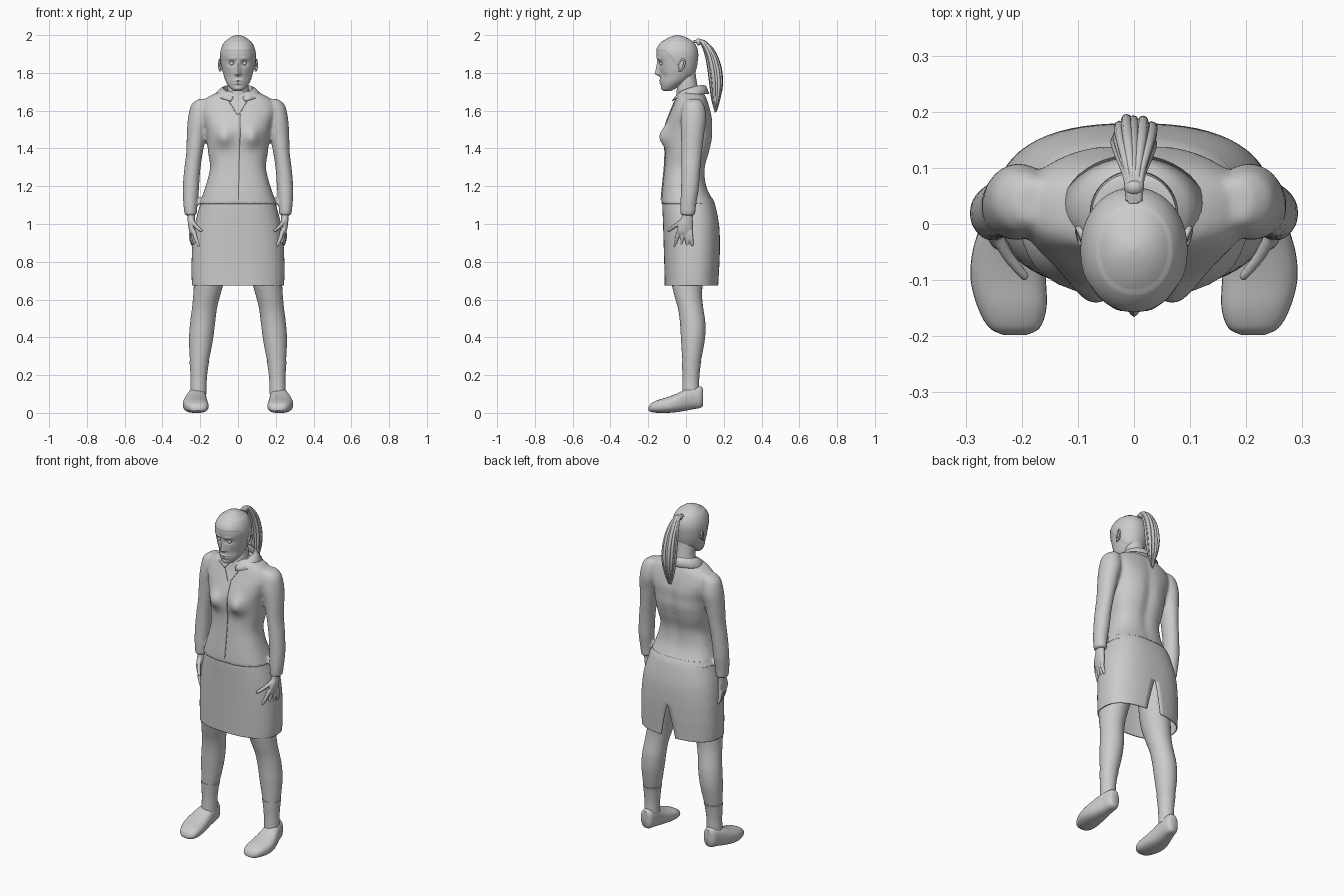
import bpy, bmesh, math, random
from mathutils import Vector as V

if "Cube" in bpy.data.objects:
    bpy.data.objects.remove(bpy.data.objects["Cube"])

random.seed(4)
TAU = 2 * math.pi


def spline(t, sub=6):
    """Catmull-Rom interpolation through a table of tuples."""
    out = []
    for i in range(len(t) - 1):
        a, b, c, d = t[max(i - 1, 0)], t[i], t[i + 1], t[min(i + 2, len(t) - 1)]
        for k in range(sub):
            s = k / sub
            out.append(tuple(0.5 * (2 * q + (r - p) * s + (2 * p - 5 * q + 4 * r - w) * s * s
                                    + (3 * q - p - 3 * r + w) * s ** 3) for p, q, r, w in zip(a, b, c, d)))
    return out + [tuple(t[-1])]


def spow(v, e):
    return math.copysign(abs(v) ** e, v)


def ring(cx, cy, z, rx, ry, p=2.0, n=40):
    return [V((cx + rx * spow(math.cos(TAU * i / n), 2 / p),
               cy + ry * spow(math.sin(TAU * i / n), 2 / p), z)) for i in range(n)]


def body(table, p, n=48, sub=6):
    """Rings from rows of z, half width, front y, back y."""
    return [ring(0, (f + b) / 2, z, w, (b - f) / 2, p, n) for z, w, f, b in spline(table, sub)]


def limb(table, grow=0.0, p=2.0, sub=6):
    """Rings from rows of z, centre x, centre y, radius x, radius y."""
    return [ring(x, y, z, rx + grow, ry + grow, p, 32) for z, x, y, rx, ry in spline(table, sub)]


def tube(pts, n=8):
    """Rings along rows of x, y, z, radius."""
    P = [V(q[:3]) for q in pts]
    out = []
    for i, q in enumerate(pts):
        d = (P[min(i + 1, len(P) - 1)] - P[max(i - 1, 0)]).normalized()
        u = d.cross(V((1, 0, 0))).normalized()
        v = d.cross(u)
        out.append([P[i] + q[3] * (u * math.cos(TAU * k / n) + v * math.sin(TAU * k / n)) for k in range(n)])
    return out


def build(name, lofts, closed=True, caps=True):
    bm = bmesh.new()
    for rings in lofts:
        vs = [[bm.verts.new(c) for c in r] for r in rings]
        n = len(vs[0])
        for a, b in zip(vs, vs[1:]):
            for i in range(n if closed else n - 1):
                j = (i + 1) % n
                bm.faces.new((a[i], a[j], b[j], b[i]))
        if caps:
            bm.faces.new(vs[0])
            bm.faces.new(vs[-1])
    if not closed:
        bmesh.ops.remove_doubles(bm, verts=bm.verts, dist=1e-5)
    bmesh.ops.recalc_face_normals(bm, faces=bm.faces)
    me = bpy.data.meshes.new(name)
    bm.to_mesh(me)
    bm.free()
    me.shade_smooth()
    ob = bpy.data.objects.new(name, me)
    bpy.context.collection.objects.link(ob)
    return ob


def mirror(ob):
    ob.modifiers.new("mirror", 'MIRROR')


def remesh(ob, size, it):
    m = ob.modifiers.new("blend", 'REMESH')
    m.mode, m.voxel_size, m.use_smooth_shade = 'VOXEL', size, True
    s = ob.modifiers.new("relax", 'SMOOTH')
    s.factor, s.iterations = 0.5, it


def solid(ob, t):
    m = ob.modifiers.new("thickness", 'SOLIDIFY')
    m.thickness, m.offset = t, 0


def g(a, b=0.0):
    return math.exp(-a * a - b * b)


# jacket: torso and sleeves blended together
TORSO = [(1.705, .075, -.035, .085), (1.685, .135, -.05, .1), (1.65, .185, -.06, .115),
         (1.6, .2, -.08, .13), (1.55, .187, -.1, .14), (1.5, .172, -.114, .14),
         (1.45, .165, -.115, .14), (1.38, .158, -.11, .125), (1.3, .148, -.114, .103),
         (1.22, .165, -.122, .105), (1.16, .185, -.128, .125), (1.105, .205, -.132, .155)]
TP = 2.5


def bust(x, z):
    return -.034 * g((abs(x) - .075) / .042, (z - 1.46) / .05)


def front_y(x, z):
    for a, b in zip(TORSO, TORSO[1:]):
        if b[0] <= z <= a[0]:
            s = (a[0] - z) / (a[0] - b[0])
            w, f, k = (a[i] + (b[i] - a[i]) * s for i in (1, 2, 3))
            return (f + k) / 2 - (k - f) / 2 * max(0, 1 - abs(x / w) ** TP) ** (1 / TP) + bust(x, z)


torso = body(TORSO, TP, 64)
for r in torso:
    for c in r:
        if c.y < 0:
            c.y += bust(c.x, c.z)
        elif c.y > .05:
            c.y -= .012 * g(c.x / .03, (c.z - 1.4) / .2)
SLEEVE = [(1.662, .185, .04, .025, .035), (1.63, .196, .04, .052, .056), (1.56, .205, .04, .06, .068),
          (1.48, .218, .035, .053, .062), (1.38, .23, .03, .044, .055), (1.28, .243, .025, .043, .05),
          (1.18, .25, .02, .043, .047), (1.1, .252, .012, .037, .042), (1.045, .25, .01, .033, .039)]
sleeve = limb(SLEEVE)
other = [[V((-c.x, c.y, c.z)) for c in r] for r in sleeve]
remesh(build("jacket", [torso, sleeve, other]), .009, 4)

# front closure and neckline piping
seam = [(.012 - .01 * i / 20, front_y(.01, z) - .001, z, .003)
        for i in range(21) for z in [1.58 - i * .0225]]
lines = [tube(seam, 6)]
for s in (-1, 1):
    pts = []
    for i in range(9):
        x, z = s * (.07 - .064 * (i / 8) ** .8), 1.675 - .095 * i / 8
        pts.append((x, front_y(x, z) - .001, z, .003))
    lines.append(tube(pts, 6))
build("front_piping", lines)

# turned-down collar
rows = []
for r0, r1, y0, z0, drop in ((.07, .07, .02, 1.67, .03), (.079, .076, .02, 1.735, .065),
                             (.092, .085, .021, 1.728, .062), (.128, .1, .022, 1.69, .04)):
    row = []
    for i in range(41):
        t = i / 20 - 1
        a = math.radians(90 + 163 * t)
        row.append(V((r0 * math.cos(a), y0 + r1 * math.sin(a), z0 - drop * abs(t) ** 2.5)))
    rows.append(row)
solid(build("collar", [rows], closed=False, caps=False), .004)

# skirt with a vent at the back
SKIRT = [(1.14, .188, -.115, .135), (1.1, .199, -.122, .152), (1.0, .225, -.119, .172),
         (.9, .238, -.116, .177), (.8, .243, -.113, .175), (.72, .243, -.111, .171), (.675, .241, -.11, .169)]
rows = []
for z, w, f, b in spline(SKIRT, 8):
    gap = .13 * max(0, (.87 - z) / .195)
    row = []
    for i in range(65):
        a = math.pi / 2 + gap + (TAU - 2 * gap) * i / 64
        row.append(V((w * spow(math.cos(a), .8), (f + b) / 2 + (b - f) / 2 * spow(math.sin(a), .8), z)))
    rows.append(row)
solid(build("skirt", [rows], closed=False, caps=False), .005)

# legs, socks and shoes
LEG = [(.95, .115, .03, .09, .095), (.8, .135, .015, .087, .09), (.7, .152, .006, .08, .084),
       (.62, .166, .012, .071, .073), (.55, .178, .025, .066, .067), (.48, .187, .035, .066, .067),
       (.4, .195, .037, .064, .064), (.32, .201, .033, .056, .055), (.25, .206, .028, .046, .046),
       (.18, .208, .026, .04, .041), (.1, .21, .025, .04, .042)]
mirror(build("leg", [limb(LEG)]))
mirror(build("sock", [limb([(.275, .204, .03, .05, .049)] + LEG[8:], .003)]))
SHOE = [(-.198, .212, .02, .012, .03), (-.185, .213, .045, .005, .05), (-.15, .217, .061, .0, .068),
        (-.1, .224, .067, .0, .083), (-.05, .225, .063, .004, .102), (0, .22, .053, .012, .126),
        (.04, .214, .046, .02, .137), (.075, .211, .038, .026, .14), (.09, .21, .024, .036, .132)]
rows = []
for y, x, w, lo, hi in spline(SHOE):
    rows.append([V((c.x, y, max(0, c.y))) for c in ring(x, (lo + hi) / 2, 0, w, (hi - lo) / 2, 2.5, 32)])
mirror(build("shoe", [rows]))

# hands: palm, four fingers and thumb blended together
palm = limb([(1.07, .25, .01, .022, .03), (1.035, .248, .006, .02, .03), (1.0, .246, -.002, .019, .038),
             (.965, .243, -.006, .016, .04), (.945, .24, -.006, .011, .034)])
fingers = [((.234, -.038, .965), (.205, -.06, .885)), ((.24, -.018, .955), (.215, -.027, .876)),
           ((.244, .003, .955), (.228, .008, .876)), ((.247, .023, .96), (.24, .034, .888)),
           ((.243, -.022, 1.015), (.195, -.093, .965))]
parts = [palm]
for a, b in fingers:
    a, b = V(a), V(b)
    m = a.lerp(b, .5) + V((.005, 0, 0))
    tip = b + (b - a) * .06
    parts.append(tube(spline([(*a, .0115), (*m, .0105), (*b, .008), (*tip, .003)], 4), 10))
hand = build("hand", parts)
remesh(hand, .0045, 2)
mirror(hand)

# neck
build("neck", [body([(1.62, .09, -.06, .095), (1.66, .07, -.055, .085), (1.7, .058, -.05, .068),
                     (1.76, .054, -.045, .056), (1.82, .05, -.04, .048)], 2)])

# head with sculpted face and a slight step at the hairline
HEAD = [(1.703, .018, -.115, -.08), (1.712, .034, -.124, -.062), (1.73, .05, -.13, -.035),
        (1.755, .065, -.135, .005), (1.785, .075, -.138, .038), (1.82, .084, -.141, .052),
        (1.86, .09, -.148, .059), (1.9, .092, -.157, .062), (1.935, .084, -.149, .055),
        (1.963, .069, -.128, .037), (1.983, .048, -.1, .011), (1.995, .026, -.072, -.02), (2.0, .006, -.05, -.04)]
head = body(HEAD, 2.1, 96, 8)
for r in head:
    for c in r:
        x, z = c.x, c.z
        if c.y < -.06:
            nose = max(0, min((1.872 - z) / .075, (z - 1.779) / .014, 1))
            d = -.027 * nose * g(x / (.009 + .006 * nose))
            d += .013 * g((abs(x) - .033) / .017, (z - 1.85) / .012)
            d -= .006 * g((abs(x) - .03) / .025, (z - 1.876) / .009)
            d -= .008 * g(x / .022, (z - 1.759) / .006) + .008 * g(x / .02, (z - 1.744) / .006)
            d -= .006 * g(x / .022, (z - 1.717) / .012)
            d += .006 * g((abs(x) - .05) / .015, (z - 1.78) / .025)
            c.y += d
        line = z - (1.915 if c.y < -.11 else 1.915 - 1.1 * (c.y + .11))
        step = max(0, min(1, line / .006)) * .003
        if z < 1.97:
            o = V((x, c.y + .045, 0))
            c += o.normalized() * step
build("head", [head])

# eyes and ears
eye = [ring(.033, -.127, 1.85 + .0125 * math.sin(a), .0125 * math.cos(a) + 1e-4, .0125 * math.cos(a) + 1e-4, 2, 16)
       for a in [math.pi * (k / 10 - .5) for k in range(11)]]
mirror(build("eye", [eye]))
rim = []
for i in range(17):
    a = math.radians(-110 + 300 * i / 16)
    rim.append((.094 + .006 * math.cos(a), -.025 + .015 * math.cos(a) + .008 * math.sin(a),
                1.842 + .03 * math.sin(a), .0055))
inner = [ring(.088, -.024 + .006 * math.sin(a), 1.842 + .028 * math.sin(a), .009 * math.cos(a) + 1e-4,
              .014 * math.cos(a) + 1e-4, 2, 16) for a in [math.pi * (k / 10 - .5) for k in range(11)]]
mirror(build("ear", [tube(rim), inner]))

# ponytail of tapering strands, gathered by a band
TAIL = [(.045, 1.965, .008), (.085, 1.966, .012), (.125, 1.912, .024), (.15, 1.83, .031),
        (.16, 1.74, .031), (.158, 1.66, .021), (.155, 1.6, .008)]
strands = []
for k in range(30):
    rad, a = math.sqrt((k + .5) / 30), k * 2.4
    ext = random.uniform(-.012, .03)
    rows = []
    for i, (y, z, s) in enumerate(TAIL):
        rows.append((rad * math.cos(a) * s * 1.15, y + rad * math.sin(a) * s, z + ext * (i / 6) ** 3,
                     (.007, .007, .009, .01, .009, .006, .0015)[i]))
    strands.append(tube(spline(rows, 5)))
build("ponytail", strands)
build("hair_band", [tube([(0, .055, 1.962, .012), (0, .06, 1.963, .018), (0, .072, 1.965, .018),
                          (0, .078, 1.966, .012)], 16)])

for ob in bpy.context.collection.objects:
    ob.select_set(True)
    bpy.context.view_layer.objects.active = ob
bpy.ops.object.shade_smooth_by_angle(angle=math.radians(50))
